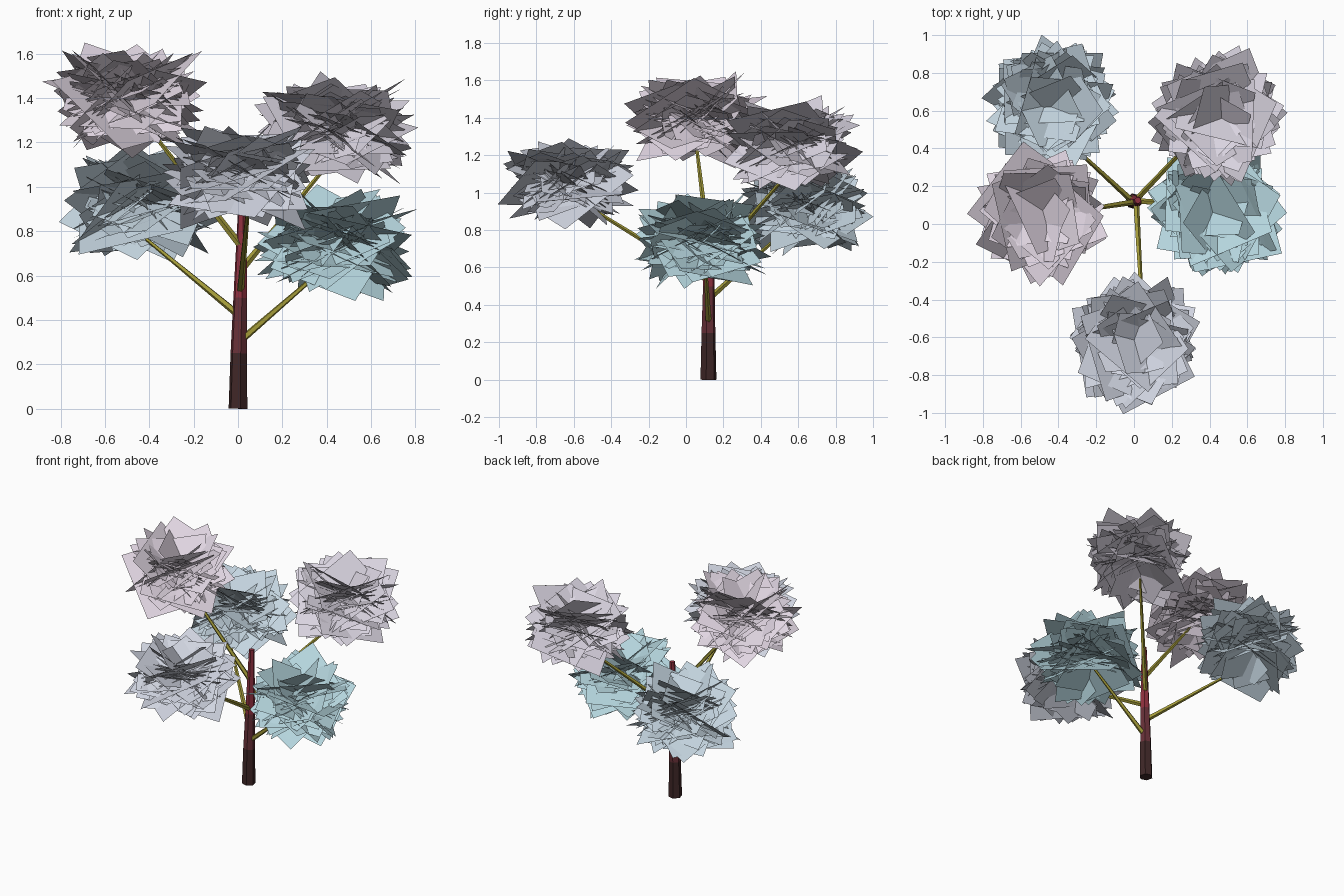
import bpy, bmesh, random
from math import radians, pi, cos, sin
from mathutils import Vector, Matrix

if "Cube" in bpy.data.objects:
    bpy.data.objects.remove(bpy.data.objects["Cube"])

random.seed(4)


def mat(name, rgb):
    m = bpy.data.materials.new(name)
    m.diffuse_color = (*rgb, 1)
    m.use_nodes = True
    m.node_tree.nodes["Principled BSDF"].inputs["Base Color"].default_value = m.diffuse_color
    return m


def finish(name, bm, mats):
    me = bpy.data.meshes.new(name)
    bm.to_mesh(me)
    bm.free()
    for m in mats:
        me.materials.append(m)
    ob = bpy.data.objects.new(name, me)
    bpy.context.collection.objects.link(ob)
    return ob


def limb(name, stations, sides, mats):
    """Tapered low-poly tube through (point, radius) stations, one material per span."""
    bm = bmesh.new()
    axis = Vector(stations[-1][0]) - Vector(stations[0][0])
    q = axis.to_track_quat('Z', 'Y')
    rings = []
    for p, r in stations:
        rings.append([bm.verts.new(Vector(p) + q @ Vector((r * cos(2 * pi * i / sides),
                      r * sin(2 * pi * i / sides), 0))) for i in range(sides)])
    for s in range(len(rings) - 1):
        a, b = rings[s], rings[s + 1]
        for i in range(sides):
            j = (i + 1) % sides
            bm.faces.new((a[i], a[j], b[j], b[i])).material_index = min(s, len(mats) - 1)
    bm.faces.new(rings[0][::-1])
    bm.faces.new(rings[-1]).material_index = len(mats) - 1
    return finish(name, bm, mats)


def foliage(name, centre, rgb, count=42):
    """Ball of square leaf cards, all crossing near the centre at random tilts."""
    bm = bmesh.new()
    for k in range(count):
        half = random.uniform(0.205, 0.245)
        heading = 2 * pi * (k * 0.618 + random.uniform(-.05, .05))
        tilt = radians(random.uniform(18, 48))
        offset = Vector((random.uniform(-.06, .06), random.uniform(-.06, .06),
                         random.uniform(-.05, .05)))
        m = (Matrix.Translation(Vector(centre) + offset)
             @ Matrix.Rotation(heading, 4, 'Z') @ Matrix.Rotation(tilt, 4, 'X')
             @ Matrix.Rotation(random.uniform(0, 2 * pi), 4, 'Z'))
        bm.faces.new([bm.verts.new(m @ Vector((x * half, y * half, 0)))
                      for x, y in ((-1, -1), (1, -1), (1, 1), (-1, 1))])
    return finish(name, bm, [mat(name + "_colour", rgb)])


# Trunk: black at the foot, dark red above
limb("trunk", [((0, .12, 0), .044), ((.003, .12, .25), .038),
               ((.01, .122, .5), .032), ((.02, .125, .95), .018)], 6,
     [mat("bark_foot", (.05, .02, .02)), mat("bark_mid", (.14, .03, .04)),
      mat("bark_top", (.28, .03, .05))])

# Branches from the trunk into each leaf ball
olive = mat("branch_olive", (.36, .32, .04))
branches = {
    "right_low": ((.015, .12, .31), (.42, .1, .66)),
    "left_back": ((-.005, .12, .43), (-.42, .5, .77)),
    "front": ((.01, .12, .53), (.05, -.58, .96)),
    "right_back": ((.01, .125, .62), (.42, .56, 1.12)),
    "left_high": ((.015, .12, .73), (-.43, .05, 1.3)),
}
for n, (a, b) in branches.items():
    limb("branch_" + n, [(a, .017), (b, .008)], 5, [olive])

# Leaf balls, tinted from teal (low) to pink (high)
for n, c, rgb in (
        ("right_low", (.44, .08, .74), (.47, .68, .74)),
        ("left_back", (-.44, .63, .92), (.56, .67, .75)),
        ("front", (0, -.63, 1.06), (.64, .67, .76)),
        ("right_back", (.44, .57, 1.26), (.70, .66, .75)),
        ("left_high", (-.49, .05, 1.40), (.75, .67, .76))):
    foliage("leaves_" + n, c, rgb)
